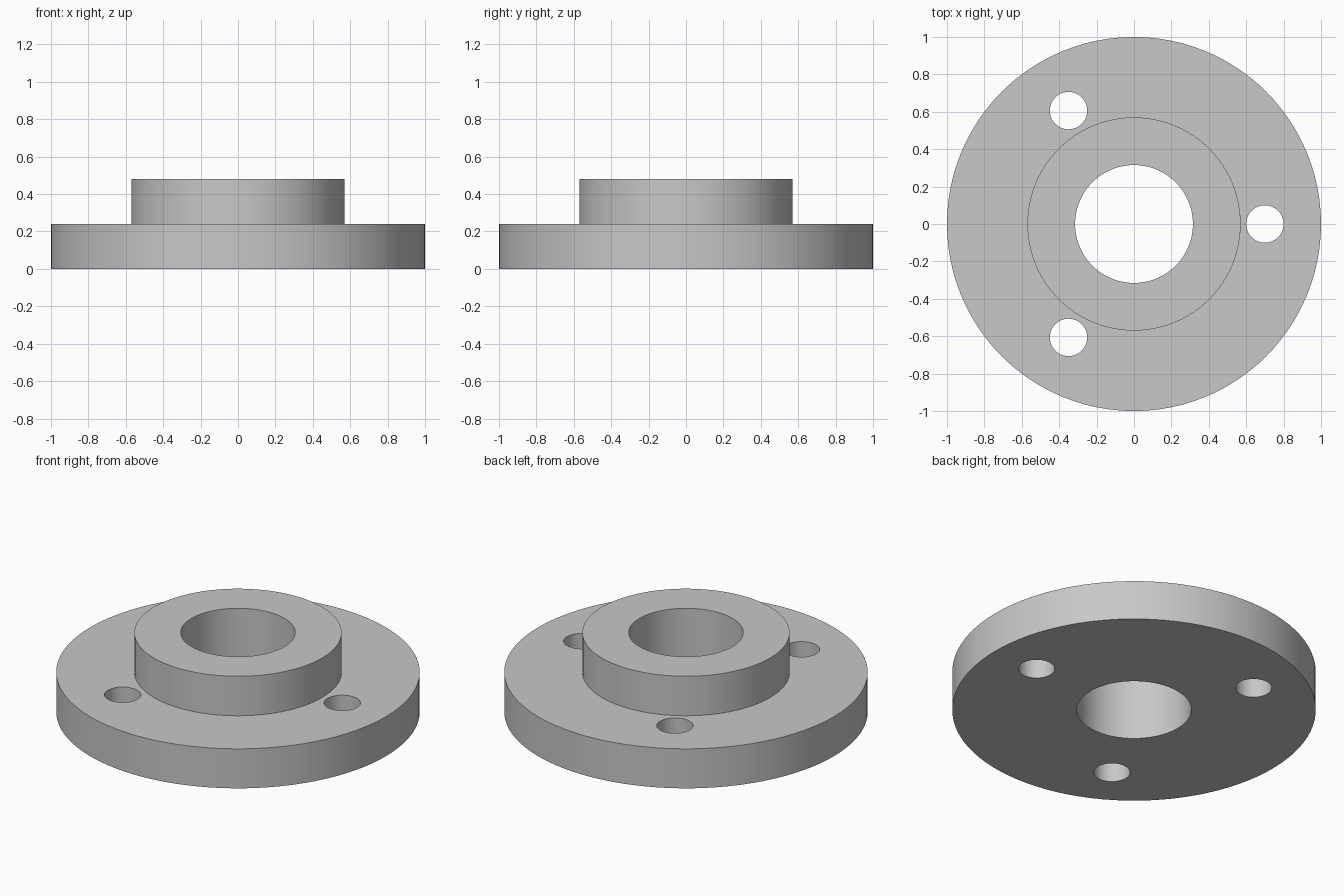
import bpy
import bmesh
from math import cos, sin, tau, radians

cube = bpy.data.objects.get("Cube")
if cube:
    bpy.data.objects.remove(cube, do_unlink=True)

FLANGE_R, HUB_R, BORE_R = 1.0, 0.57, 0.315
FLANGE_H, TOTAL_H = 0.24, 0.48
BOLT_R, BOLT_CIRCLE, BOLTS = 0.1, 0.7, 3
SEGMENTS = 96

# Plain grey metal
grey = bpy.data.materials.new("grey_metal")
grey.use_nodes = True
colour = (0.58, 0.58, 0.58, 1)
grey.diffuse_color = colour
grey.node_tree.nodes["Principled BSDF"].inputs["Base Color"].default_value = colour


def lathe(name, profile):
    """Revolve a closed (radius, height) profile around z."""
    bm = bmesh.new()
    rings = [[bm.verts.new((r * cos(tau * i / SEGMENTS), r * sin(tau * i / SEGMENTS), z))
              for i in range(SEGMENTS)] for r, z in profile]
    for a, b in zip(rings, rings[1:] + rings[:1]):
        for i in range(SEGMENTS):
            j = (i + 1) % SEGMENTS
            bm.faces.new((a[i], a[j], b[j], b[i]))
    bmesh.ops.recalc_face_normals(bm, faces=bm.faces)
    mesh = bpy.data.meshes.new(name)
    bm.to_mesh(mesh)
    bm.free()
    mesh.materials.append(grey)
    obj = bpy.data.objects.new(name, mesh)
    bpy.context.collection.objects.link(obj)
    return obj


# Flange disc with raised hub and central bore
flange = lathe("hub_flange", [
    (BORE_R, 0), (FLANGE_R, 0), (FLANGE_R, FLANGE_H),
    (HUB_R, FLANGE_H), (HUB_R, TOTAL_H), (BORE_R, TOTAL_H)])

# Bolt holes drilled through the flange, evenly spaced
for k in range(BOLTS):
    angle = tau * k / BOLTS
    bpy.ops.mesh.primitive_cylinder_add(
        vertices=48, radius=BOLT_R, depth=1,
        location=(BOLT_CIRCLE * cos(angle), BOLT_CIRCLE * sin(angle), FLANGE_H / 2))
    drill = bpy.context.object
    drill.name = "bolt_hole_cutter"
    drill.hide_render = True
    drill.data.materials.append(grey)
    cut = flange.modifiers.new("bolt_hole", 'BOOLEAN')
    cut.operation = 'DIFFERENCE'
    cut.solver = 'EXACT'
    cut.object = drill
    bpy.context.view_layer.objects.active = flange
    bpy.ops.object.modifier_apply(modifier=cut.name)
    bpy.data.objects.remove(drill, do_unlink=True)

# Smooth round walls, crisp rims
bpy.ops.object.select_all(action='DESELECT')
flange.select_set(True)
bpy.context.view_layer.objects.active = flange
bpy.ops.object.shade_smooth_by_angle(angle=radians(30))
